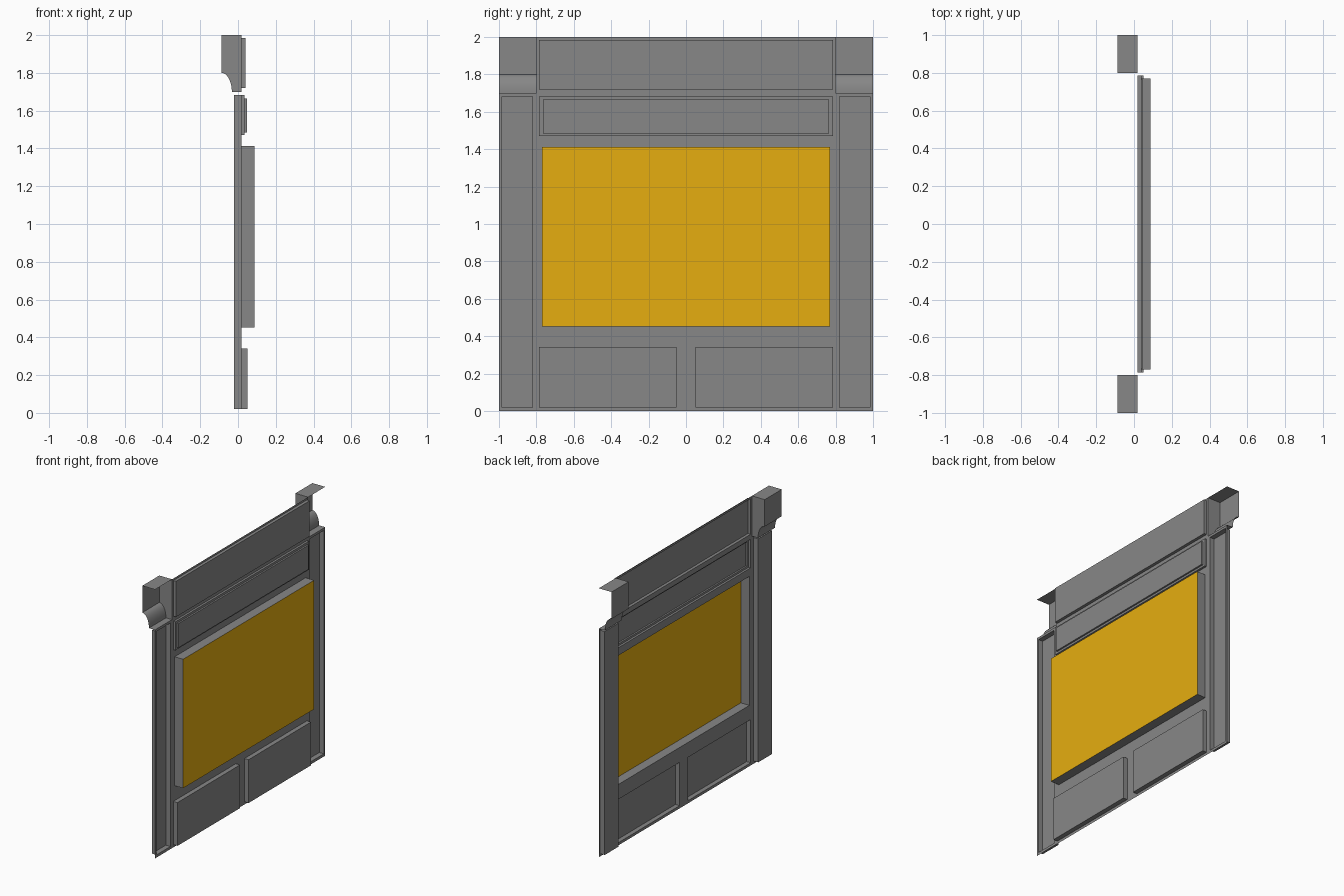
import bpy, bmesh, math

if "Cube" in bpy.data.objects:
    bpy.data.objects.remove(bpy.data.objects["Cube"])

WALL = 0.0175   # x of the main sheet; the street side faces -x


def material(name, color):
    mat = bpy.data.materials.new(name)
    mat.diffuse_color = (*color, 1)
    mat.use_nodes = True
    mat.node_tree.nodes["Principled BSDF"].inputs["Base Color"].default_value = mat.diffuse_color
    return mat


GREY = material("painted_grey", (0.243, 0.243, 0.243))
YELLOW = material("window_yellow", (0.79, 0.42, 0.005))


def finish(name, bm, mirror=False):
    me = bpy.data.meshes.new(name)
    bm.to_mesh(me)
    bm.free()
    me.materials.append(GREY)
    ob = bpy.data.objects.new(name, me)
    bpy.context.collection.objects.link(ob)
    if mirror:
        m = ob.modifiers.new("mirror", 'MIRROR')
        m.use_axis = (False, True, False)
    return ob


def panel(name, rings, mirror=False):
    """Sheet of nested rectangles (y0, y1, z0, z1, x), closed by the last one."""
    bm = bmesh.new()
    prev = None
    for y0, y1, z0, z1, x in rings:
        ring = [bm.verts.new((x, y, z))
                for y, z in ((y0, z0), (y0, z1), (y1, z1), (y1, z0))]
        if prev:
            for i in range(4):
                j = (i + 1) % 4
                bm.faces.new((prev[i], prev[j], ring[j], ring[i]))
        prev = ring
    bm.faces.new(prev)
    return finish(name, bm, mirror)


def recess(outer, steps):
    """Outer border, then each (rectangle, depth): flat step followed by a wall."""
    rings, x = [(*outer, WALL)], WALL
    for rect, depth in steps:
        rings += [(*rect, x), (*rect, x + depth)]
        x += depth
    return rings


# Stall riser panels under the window
panel("stall_riser", recess((0, 0.8, 0, 0.4),
      [((0.05, 0.785, 0.02, 0.342), 0.034)]), mirror=True)

# Window with deep reveal and coloured pane
window = panel("window", recess((-0.8, 0.8, 0.4, 1.455),
               [((-0.77, 0.77, 0.453, 1.412), 0.07)]))
window.data.materials.append(YELLOW)
window.data.polygons[-1].material_index = 1

# Transom panel with a double step
panel("transom_panel", recess((-0.8, 0.8, 1.455, 1.7),
      [((-0.785, 0.785, 1.47, 1.682), 0.0165),
       ((-0.765, 0.765, 1.485, 1.665), 0.0125)]))

# Fascia board
panel("fascia", recess((-0.8, 0.8, 1.7, 2.0),
      [((-0.785, 0.785, 1.72, 1.985), 0.0225)]))

# Pilasters, raised toward the street
panel("pilaster", recess((0.8, 1.0, 0, 1.7),
      [((0.82, 0.984, 0.02, 1.682), -0.0375)]), mirror=True)

# Corbels: swept profile with inner cheek, open at the back and outer end
front, foot = -0.0875, -0.0325
profile = [(WALL, 2.0), (front, 2.0)]
for i in range(9):
    a = math.pi / 2 * i / 8
    profile.append((front + (foot - front) * math.sin(a), 1.7 + 0.1 * math.cos(a)))
profile.append((WALL, 1.7))
bm = bmesh.new()
inner = [bm.verts.new((x, 0.8, z)) for x, z in profile]
outer = [bm.verts.new((x, 1.0, z)) for x, z in profile]
for i in range(len(profile) - 1):
    bm.faces.new((inner[i], inner[i + 1], outer[i + 1], outer[i]))
bm.faces.new(inner[::-1])
corbel = finish("corbel", bm, mirror=True)
bpy.context.view_layer.objects.active = corbel
corbel.select_set(True)
bpy.ops.object.shade_smooth_by_angle(angle=math.radians(30))
